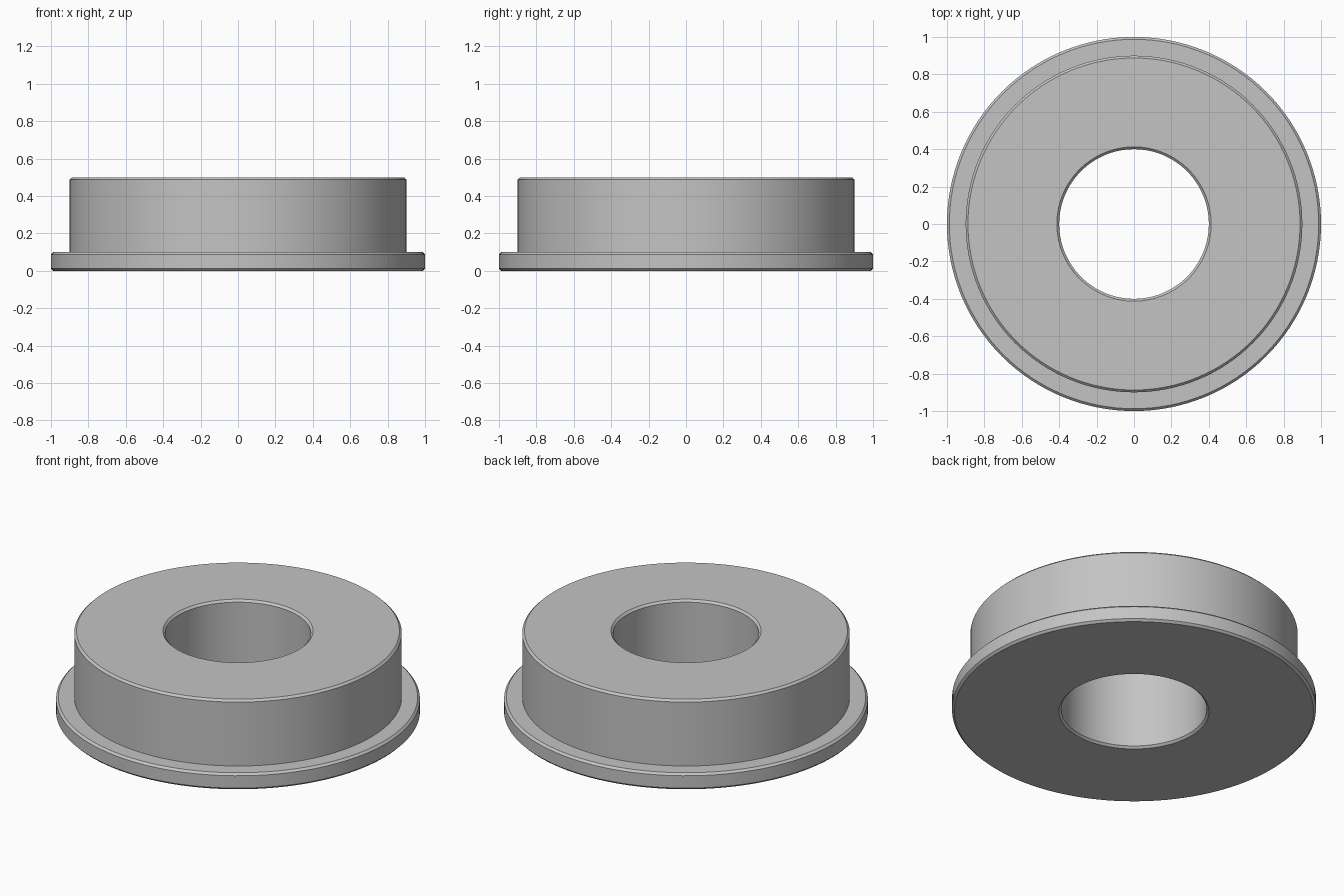
import bpy
import bmesh
from math import tau, radians
from mathutils import Matrix, Vector

SEGMENTS = 128
CHAMFER = 0.0125
BORE, BODY, FLANGE = 0.4, 0.9, 1.0
FLANGE_TOP, HEIGHT = 0.1, 0.5

cube = bpy.data.objects.get("Cube")
if cube:
    bpy.data.objects.remove(cube, do_unlink=True)

# Plain grey metal
steel = bpy.data.materials.new("grey steel")
steel.use_nodes = True
colour = (0.55, 0.55, 0.55, 1)
steel.diffuse_color = colour
steel.node_tree.nodes["Principled BSDF"].inputs["Base Color"].default_value = colour

# Chamfered cross-section of the ring: (radius, height), running around the outline
c = CHAMFER
profile = [
    (BORE + c, 0), (FLANGE - c, 0), (FLANGE, c),
    (FLANGE, FLANGE_TOP - c), (FLANGE - c, FLANGE_TOP),
    (BODY, FLANGE_TOP), (BODY, HEIGHT - c), (BODY - c, HEIGHT),
    (BORE + c, HEIGHT), (BORE, HEIGHT - c), (BORE, c),
]

# Revolve the cross-section into a flanged bushing
bm = bmesh.new()
rings = []
for i in range(SEGMENTS):
    turn = Matrix.Rotation(tau * i / SEGMENTS, 3, "Z")
    rings.append([bm.verts.new(turn @ Vector((r, 0, z))) for r, z in profile])
for i, ring in enumerate(rings):
    following = rings[(i + 1) % SEGMENTS]
    for j in range(len(profile)):
        k = (j + 1) % len(profile)
        bm.faces.new((ring[j], following[j], following[k], ring[k]))
bmesh.ops.recalc_face_normals(bm, faces=bm.faces)

mesh = bpy.data.meshes.new("flanged_bushing")
bm.to_mesh(mesh)
bm.free()
mesh.materials.append(steel)
bushing = bpy.data.objects.new("flanged_bushing", mesh)
bpy.context.collection.objects.link(bushing)

# Smooth round walls, crisp chamfer edges
bpy.ops.object.select_all(action="DESELECT")
bushing.select_set(True)
bpy.context.view_layer.objects.active = bushing
bpy.ops.object.shade_smooth_by_angle(angle=radians(30))
